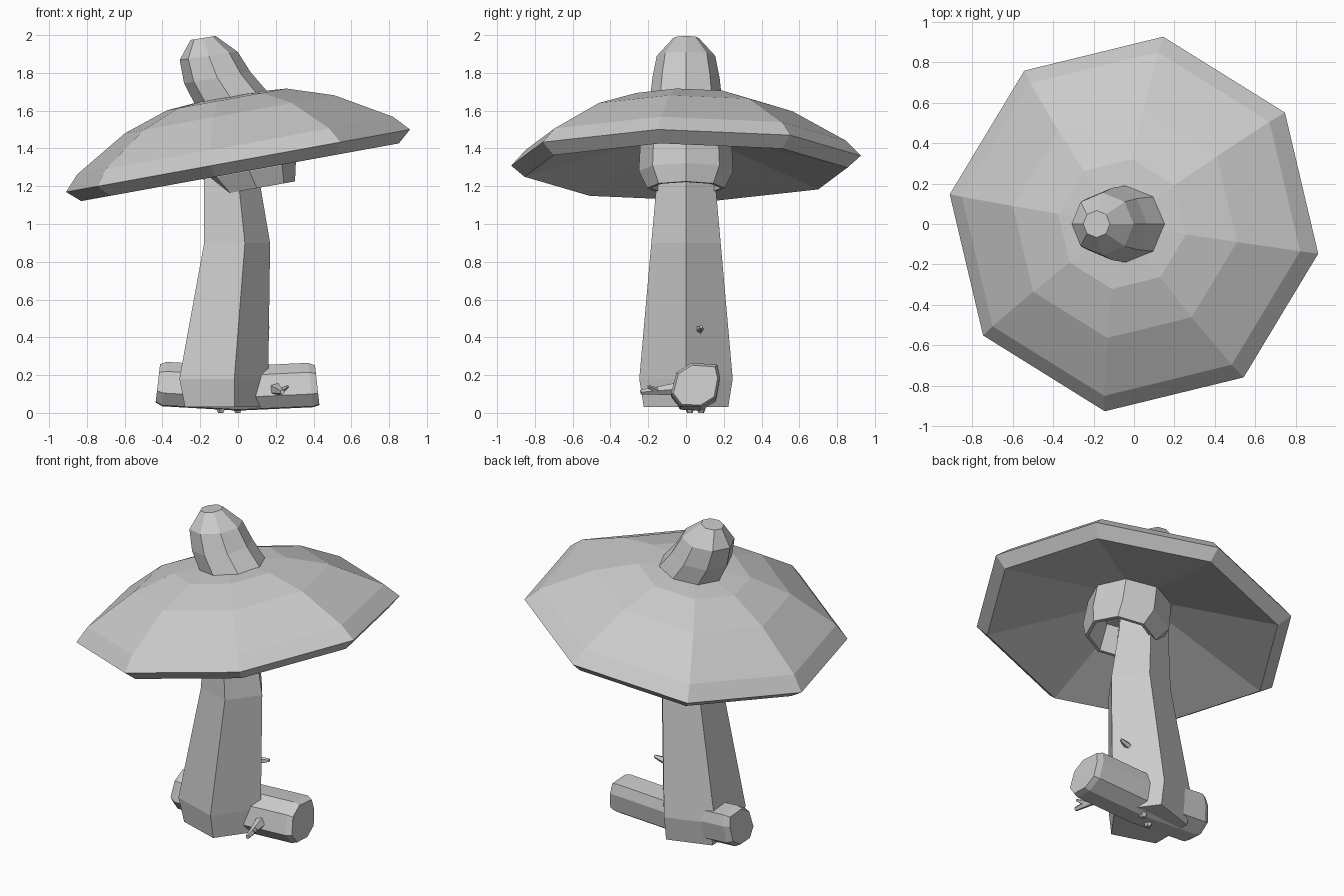
import bpy, bmesh
from math import sin, cos, radians, pi
from mathutils import Vector, Matrix

if "Cube" in bpy.data.objects:
    bpy.data.objects.remove(bpy.data.objects["Cube"])


def loft(name, rings):
    """Skin a list of equal-length point rings and close both ends."""
    bm = bmesh.new()
    vs = [[bm.verts.new(p) for p in r] for r in rings]
    n = len(vs[0])
    for a, b in zip(vs, vs[1:]):
        for i in range(n):
            j = (i + 1) % n
            bm.faces.new((a[i], a[j], b[j], b[i]))
    bm.faces.new(vs[0][::-1])
    bm.faces.new(vs[-1])
    bmesh.ops.recalc_face_normals(bm, faces=bm.faces)
    me = bpy.data.meshes.new(name)
    bm.to_mesh(me)
    bm.free()
    ob = bpy.data.objects.new(name, me)
    bpy.context.collection.objects.link(ob)
    return ob


def ring(x, z, r, n, tilt=0, phase=0):
    """Regular ring centred on (x, 0, z); positive tilt lifts the +x side."""
    rot = Matrix.Rotation(radians(-tilt), 3, 'Y')
    return [Vector((x, 0, z)) + rot @ Vector((r * cos(a), r * sin(a), 0))
            for a in (radians(phase) + 2 * pi * i / n for i in range(n))]


def twig(name, start, end, r0, r1, n=5):
    """Small tapered stick with a blunt point."""
    s, e = Vector(start), Vector(end)
    q = (e - s).to_track_quat('Z', 'Y')
    def circle(t, r):
        return [s.lerp(e, t) + q @ Vector((r * cos(2 * pi * i / n), r * sin(2 * pi * i / n), 0))
                for i in range(n)]
    return loft(name, [circle(0, r0), circle(0.65, r1), circle(1, r1 * 0.6)])


# five-sided bent stem
loft("stem", [ring(x, z, r, 5) for x, z, r in
              [(-0.09, 0.03, 0.235), (-0.10, 0.18, 0.26),
               (-0.023, 0.90, 0.193), (-0.05, 1.25, 0.16), (-0.06, 1.48, 0.15)]])

# tilted eight-sided cap with a hollow underside
TILT = 10.3
loft("cap", [ring(-sin(radians(TILT)) * h, 1.335 + cos(radians(TILT)) * h, r, 8, TILT, -9)
             for h, r in [(0.11, 0.22), (-0.062, 0.865), (0, 0.937), (0.082, 0.86),
                          (0.25, 0.57), (0.33, 0.325), (0.345, 0.12)]])

# hollow collar below the cap
loft("collar", [ring(x, z, r, 8, 10) for x, z, r in
                [(0.05, 1.38, 0.18), (0.10, 1.19, 0.185), (0.10, 1.19, 0.205),
                 (0.06, 1.28, 0.25), (0.03, 1.46, 0.24)]])

# leaning knob on top
loft("knob", [ring(x, z, r, 8, t) for x, z, r, t in
              [(0.0, 1.58, 0.20, 16), (-0.02, 1.64, 0.193, 14), (-0.11, 1.775, 0.178, 10),
               (-0.155, 1.89, 0.155, 8), (-0.185, 1.985, 0.067, 9)]])

# fallen log running through the foot of the stem
SECTION = [(-0.08, 0.10), (-0.05, 0.215), (0.03, 0.265), (0.165, 0.255),
           (0.18, 0.19), (0.16, 0.08), (0.08, 0.03), (-0.03, 0.035)]
def slice_at(x, lean=0.0, dz=0.0, s=1.0):
    return [(x - lean * (z - 0.14), 0.05 + s * (y - 0.05), 0.14 + s * (z - 0.14) + dz)
            for y, z in SECTION]
loft("log", [slice_at(-0.425, -0.1, 0.01, 0.86), slice_at(-0.39, -0.1, 0.005),
             slice_at(0, 0, -0.018), slice_at(0.385, 0.12), slice_at(0.42, 0.1, 0, 0.9)])

# broken twigs and little stubs
twig("log_twig", (0.19, 0.0, 0.13), (0.235, -0.24, 0.11), 0.042, 0.022)
twig("log_twig_fork", (0.22, -0.15, 0.115), (0.265, -0.20, 0.14), 0.018, 0.012)
twig("stem_stub", (0.10, 0.07, 0.44), (0.165, 0.08, 0.455), 0.022, 0.015)
for i, (x, y) in enumerate([(-0.09, 0.02), (0.0, 0.08)]):
    twig(f"ground_stub_{i + 1}", (x, y, 0.06), (x, y, 0.0), 0.03, 0.025)
